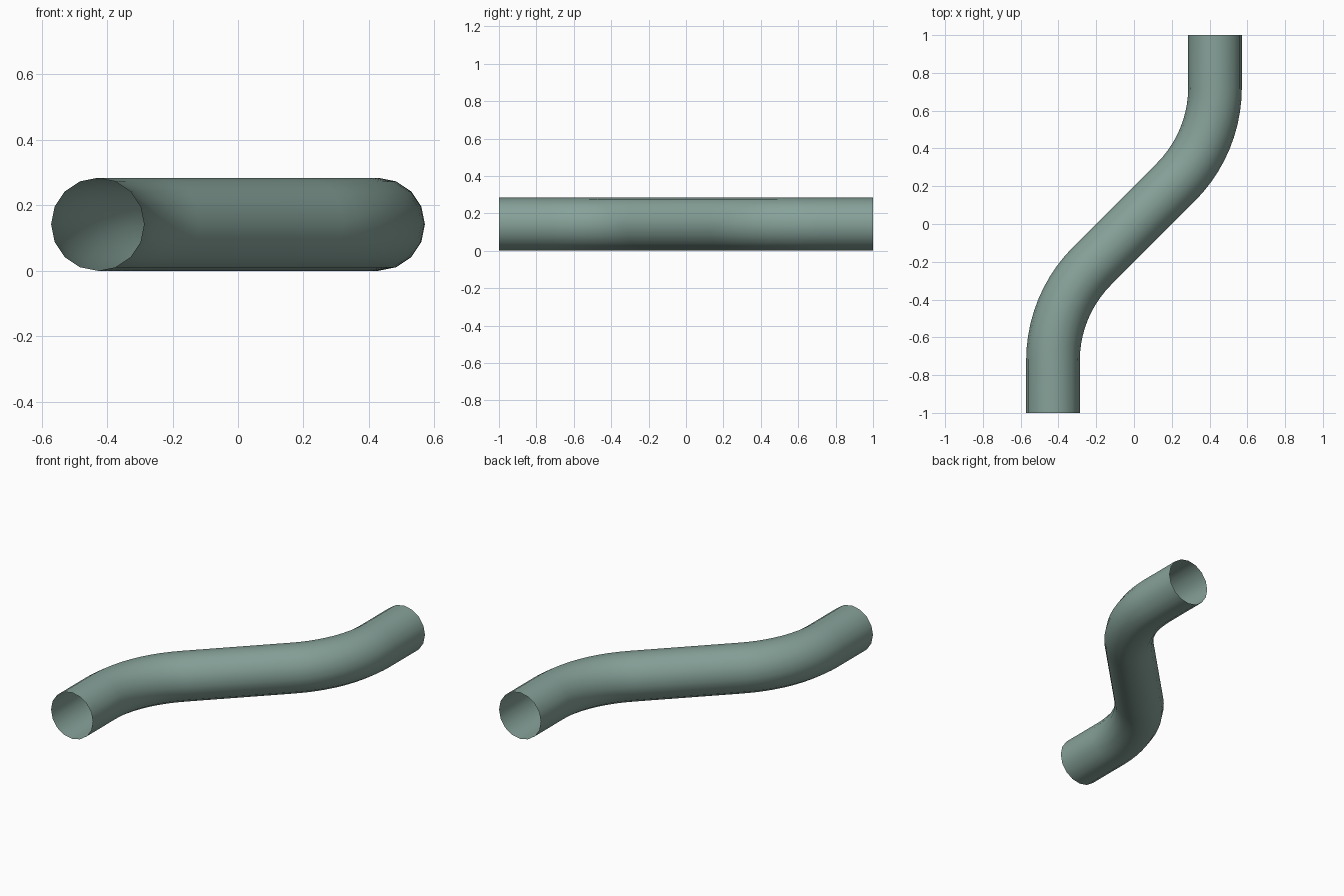
import bpy, bmesh
from math import sin, cos, tan, pi, radians

cube = bpy.data.objects.get("Cube")
if cube:
    bpy.data.objects.remove(cube, do_unlink=True)

RADIUS = 0.142      # pipe radius
SIDES = 16
OFFSET = 0.429      # sideways shift of each end
BEND = 0.71         # centreline bend radius
STEPS = 10          # segments per bend
TANGENT = BEND * tan(radians(22.5))

# Centreline of the front half as (x, y, heading away from +y)
start_y = -OFFSET - TANGENT
half = [(-OFFSET, -1, 0)]
for i in range(STEPS + 1):
    a = radians(45) * i / STEPS
    half.append((-OFFSET + BEND * (1 - cos(a)), start_y + BEND * sin(a), a))

# The back half is the front half turned half a circle
path = half + [(-x, -y, a) for x, y, a in reversed(half)]

# Open tube swept along the centreline
bm = bmesh.new()
rings = []
for x, y, a in path:
    ring = []
    for k in range(SIDES):
        t = 2 * pi * k / SIDES
        side = RADIUS * cos(t)
        ring.append(bm.verts.new((x + side * cos(a), y - side * sin(a),
                                  RADIUS + RADIUS * sin(t))))
    rings.append(ring)
for r0, r1 in zip(rings, rings[1:]):
    for k in range(SIDES):
        n = (k + 1) % SIDES
        bm.faces.new((r0[n], r0[k], r1[k], r1[n]))
for f in bm.faces:
    f.smooth = True
# Make the faces point outward
bm.normal_update()
first = bm.faces[:][0]
if first.normal.x < 0:
    bmesh.ops.reverse_faces(bm, faces=bm.faces[:])

mesh = bpy.data.meshes.new("offset_pipe")
bm.to_mesh(mesh)
bm.free()
pipe = bpy.data.objects.new("offset_pipe", mesh)
bpy.context.collection.objects.link(pipe)

# Grey green paint
paint = bpy.data.materials.new("grey_green")
paint.use_nodes = True
colour = (0.24, 0.36, 0.32, 1)
paint.diffuse_color = colour
paint.node_tree.nodes["Principled BSDF"].inputs["Base Color"].default_value = colour
mesh.materials.append(paint)
